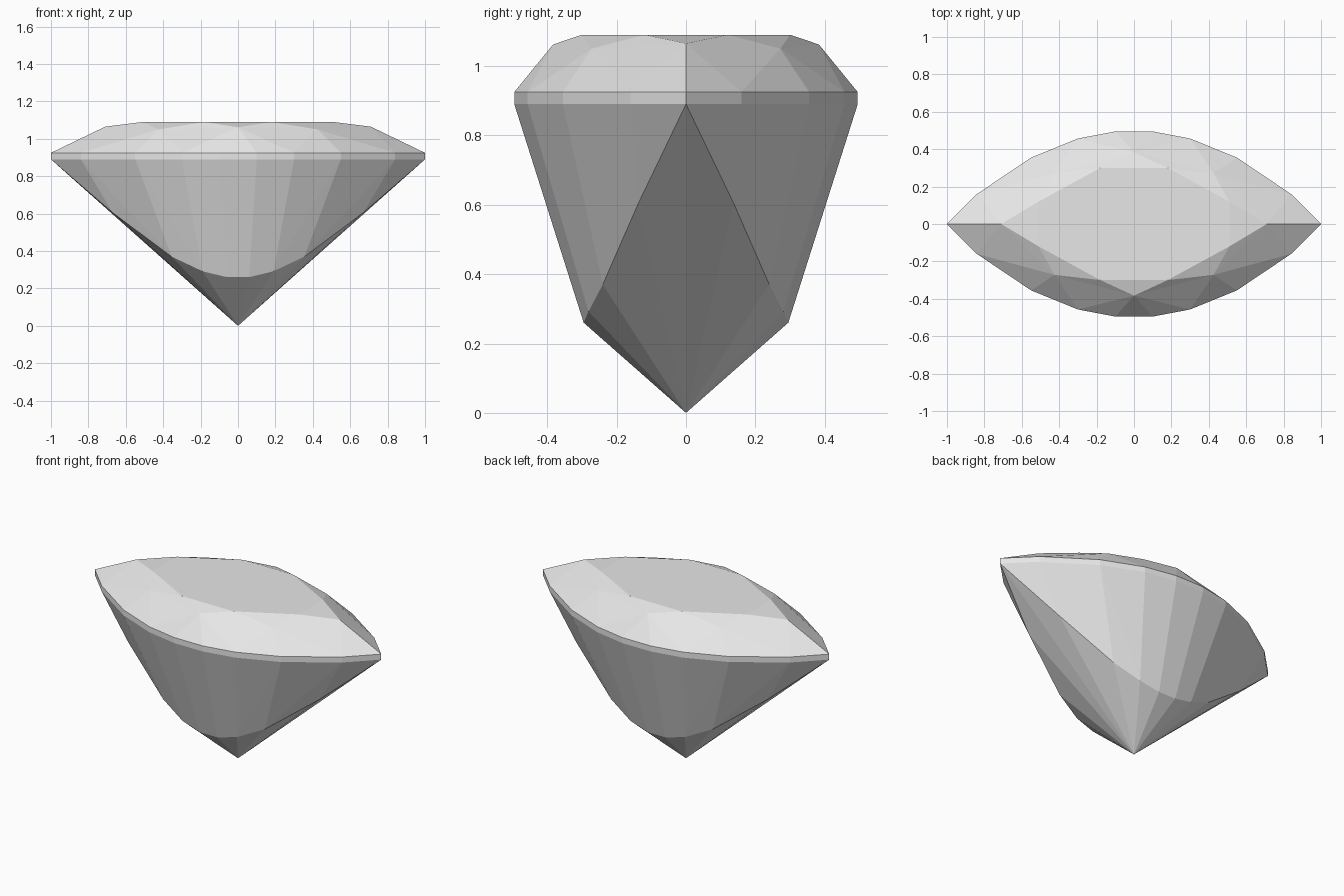
import bpy
import bmesh
from mathutils import Vector

cube = bpy.data.objects.get("Cube")
if cube:
    bpy.data.objects.remove(cube, do_unlink=True)

# One pale grey stone colour
stone = bpy.data.materials.new("pale_grey_stone")
stone.use_nodes = True
colour = (0.8, 0.8, 0.8, 1.0)
stone.diffuse_color = colour
stone.node_tree.nodes["Principled BSDF"].inputs["Base Color"].default_value = colour

GIRDLE_LOW, GIRDLE_TOP, TABLE_Z = 0.89, 0.925, 1.09
CENTRE = Vector((0, 0, 0.7))


def facets(name, faces):
    """Build a quarter of a gem part from facets and mirror it on x and y."""
    bm = bmesh.new()
    for points in faces:
        face = bm.faces.new([bm.verts.new(p) for p in points])
        face.normal_update()
        if face.normal.dot(face.calc_center_median() - CENTRE) < 0:
            face.normal_flip()
    bmesh.ops.remove_doubles(bm, verts=bm.verts[:], dist=0.0005)
    mesh = bpy.data.meshes.new(name)
    bm.to_mesh(mesh)
    bm.free()
    mesh.materials.append(stone)
    obj = bpy.data.objects.new(name, mesh)
    bpy.context.collection.objects.link(obj)
    mirror = obj.modifiers.new("mirror", 'MIRROR')
    mirror.use_axis = (True, True, False)
    mirror.merge_threshold = 0.0005
    return obj


# Pointed oval outline, from the tip to the middle of the long side
outline = [(1, 0), (0.84, 0.16), (0.55, 0.355), (0.3, 0.457), (0.1, 0.495), (0, 0.495)]
low = [(x, y, GIRDLE_LOW) for x, y in outline]
top = [(x, y, GIRDLE_TOP) for x, y in outline]

# Girdle band
facets("girdle", [(low[i], low[i + 1], top[i + 1], top[i]) for i in range(5)])

# Pavilion: long upper facets, then facets running down to the culet
culet = (0, 0, 0)
knee = [low[0], (0.67, 0.137, 0.605), (0.355, 0.24, 0.37),
        (0.19, 0.281, 0.292), (0.06, 0.295, 0.26), (0, 0.295, 0.26)]
pavilion = [(low[0], low[1], knee[1])]
for i in range(1, 5):
    pavilion.append((low[i], low[i + 1], knee[i + 1]))
    pavilion.append((low[i], knee[i + 1], knee[i]))
pavilion += [(knee[i], knee[i + 1], culet) for i in range(5)]
facets("pavilion", pavilion)

# Crown: flat table, star facets, kites and girdle facets
table_tip, table_side = (0.51, 0.12, TABLE_Z), (0.18, 0.3, TABLE_Z)
tip_mid, side_mid = (0.51, 0, TABLE_Z), (0, 0.3, TABLE_Z)
end, shoulder, middle = (0.71, 0, 1.065), (0.425, 0.272, 1.05), (0, 0.383, 1.062)
facets("crown", [
    ((0, 0, TABLE_Z), tip_mid, table_tip, table_side, side_mid),
    (tip_mid, end, table_tip),
    (table_tip, shoulder, table_side),
    (table_side, middle, side_mid),
    (table_tip, end, shoulder), (end, top[1], shoulder),
    (table_side, shoulder, middle), (shoulder, top[3], middle),
    (end, top[0], top[1]),
    (shoulder, top[1], top[2]),
    (shoulder, top[2], top[3]),
    (middle, top[3], top[4]),
    (middle, top[4], top[5]),
])
